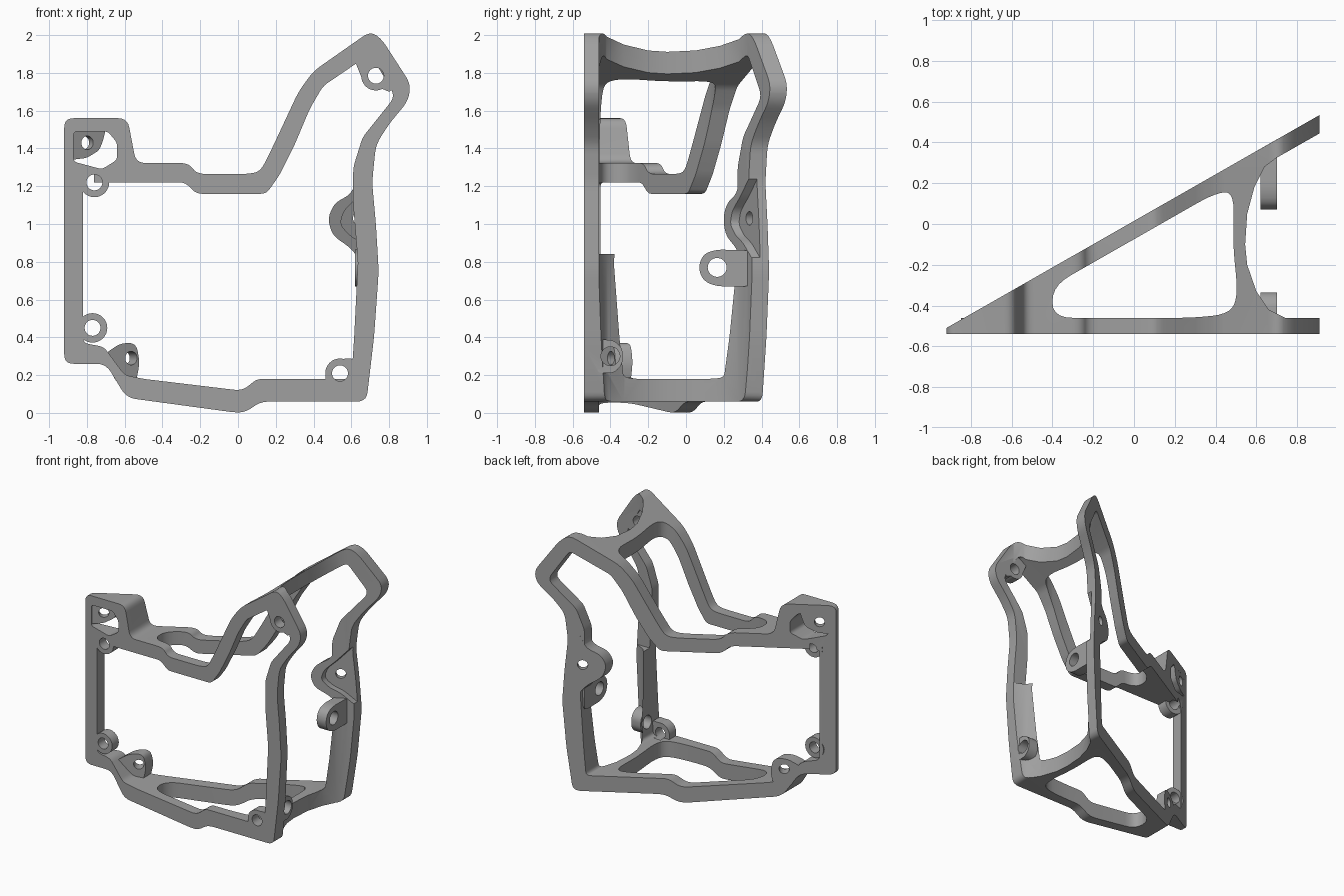
import bpy, bmesh, math
from mathutils import Vector, Matrix

cube = bpy.data.objects.get("Cube")
if cube:
    bpy.data.objects.remove(cube, do_unlink=True)

grey = bpy.data.materials.new("mid grey")
grey.use_nodes = True
grey.diffuse_color = (0.35, 0.35, 0.35, 1)
grey.node_tree.nodes["Principled BSDF"].inputs["Base Color"].default_value = (0.35, 0.35, 0.35, 1)

SLOPE = 0.571           # run of the slanted plate
BACK, FACE = 0.015, -0.075


def rounded(points, radius, steps=5):
    """Soften every corner of a closed outline."""
    pts = [Vector(p) for p in points]
    out = []
    for i, p in enumerate(pts):
        a, b = pts[i - 1] - p, pts[(i + 1) % len(pts)] - p
        if radius == 0:
            out.append(p)
            continue
        a = p + a.normalized() * min(radius, a.length * 0.48)
        b = p + b.normalized() * min(radius, b.length * 0.48)
        for k in range(steps + 1):
            t = k / steps
            out.append(a * (1 - t) ** 2 + p * 2 * t * (1 - t) + b * t * t)
    return out


def circle(u, v, r, n=32):
    return [(u + r * math.cos(k * math.tau / n), v + r * math.sin(k * math.tau / n)) for k in range(n)]


def prism(name, points, axis, lo, hi, radius=0.0, slope=0.0):
    """Extrude an outline along an axis; slope shears a y extrusion along x."""
    place = {"x": lambda u, v, w: (w, u, v),
             "y": lambda u, v, w: (u, w + slope * u, v),
             "z": lambda u, v, w: (u, v, w)}[axis]
    pts = rounded(points, radius)
    bm = bmesh.new()
    low = [bm.verts.new(place(u, v, lo)) for u, v in pts]
    high = [bm.verts.new(place(u, v, hi)) for u, v in pts]
    bm.faces.new(low)
    bm.faces.new(high)
    for i in range(len(pts)):
        bm.faces.new((low[i - 1], low[i], high[i], high[i - 1]))
    bmesh.ops.recalc_face_normals(bm, faces=bm.faces)
    return to_object(name, bm)


def to_object(name, bm):
    mesh = bpy.data.meshes.new(name)
    bm.to_mesh(mesh)
    bm.free()
    mesh.materials.append(grey)
    obj = bpy.data.objects.new(name, mesh)
    bpy.context.collection.objects.link(obj)
    return obj


def slanted_pin(x, z, r):
    """Cylinder square to the slanted plate."""
    bm = bmesh.new()
    bmesh.ops.create_cone(bm, cap_ends=True, segments=32, radius1=r, radius2=r, depth=0.24)
    bm.transform(Matrix.Translation((x, SLOPE * x - 0.03, z))
                 @ Matrix.Rotation(math.atan(SLOPE), 4, "Z") @ Matrix.Rotation(math.pi / 2, 4, "X"))
    return to_object("slanted_hole_cutter", bm)


def combine(base, other, operation):
    other.hide_render = True
    mod = base.modifiers.new("cut", "BOOLEAN")
    mod.operation, mod.solver, mod.object = operation, "EXACT", other
    bpy.context.view_layer.objects.active = base
    bpy.ops.object.modifier_apply(modifier=mod.name)
    bpy.data.objects.remove(other, do_unlink=True)


# Side outline shared by both plates
outer = [(-.92, .26), (-.70, .26), (-.59, .08), (0, 0), (.05, .01), (.12, .06), (.68, .06),
         (.72, .4), (.745, .75), (.73, 1), (.71, 1.22), (.73, 1.42), (.8, 1.53), (.9, 1.65),
         (.915, 1.74), (.76, 1.98), (.70, 2.02), (.4, 1.81), (.32, 1.7), (.18, 1.4), (.12, 1.28),
         (.06, 1.265), (-.22, 1.265), (-.26, 1.323), (-.54, 1.323), (-.585, 1.56), (-.92, 1.56)]
inner = [(-.82, .37), (-.71, .35), (-.6, .2), (-.5, .18), (0, .12), (.04, .13), (.1, .18),
         (.6, .18), (.615, .4), (.635, .8), (.61, 1.1), (.61, 1.3), (.66, 1.46), (.82, 1.66),
         (.82, 1.7), (.7, 1.9), (.45, 1.73), (.38, 1.61), (.3, 1.42), (.22, 1.26), (.15, 1.16),
         (-.22, 1.16), (-.28, 1.22), (-.82, 1.22)]
frame = prism("wedge_frame", outer, "y", -1, 1, 0.05)
combine(frame, prism("opening", inner, "y", -1.2, 1.2, 0.03), "DIFFERENCE")

# Wedge footprint: two plates joined by a curved bridge
plan = [(-.92, -.54), (.92, -.54), (.92, -.46), (.74, -.46), (.66, -.42), (.6, -.33), (.555, -.2),
        (.545, -.1), (.555, .05), (.59, .18), (.64, .28), (.7, .325), (.92, .45), (.92, .54), (-.92, -.51)]
gap = [(-.4, -.46), (-.4, -.303), (.394, .15), (.49, .16), (.485, -.1), (.51, -.35), (.47, -.44), (.3, -.46)]
combine(frame, prism("footprint", plan, "z", -.5, 2.5), "INTERSECT")
combine(frame, prism("lightening_gap", gap, "z", -.6, 2.6, 0.1), "DIFFERENCE")
between = [(.5, -.46), (1, -.46), (1, SLOPE + FACE), (.5, SLOPE * .5 + FACE)]
combine(frame, prism("column_gap", between, "z", .84, 1.55), "DIFFERENCE")

# Corner window with a thinner mounting tab inside
window = [(-.87, 1.33), (-.72, 1.29), (-.64, 1.34), (-.64, 1.43), (-.69, 1.49), (-.87, 1.49)]
tab = [(-.88, 1.34), (-.8, 1.35), (-.735, 1.39), (-.715, 1.44), (-.7, 1.5), (-.88, 1.5)]
combine(frame, prism("window", window, "y", -1, 1, 0.02), "DIFFERENCE")
combine(frame, prism("corner_tab", tab, "y", -.035, BACK, 0.02, SLOPE), "UNION")

# Round lugs on the front plate
front_holes = [(-.76, 1.22), (-.77, .45), (.54, .21), (.73, 1.785)]
for x, z in front_holes:
    combine(frame, prism("front_lug", circle(x, z, .078), "y", -.54, -.46), "UNION")
web = [(.62, 1.86), (.66, 1.76), (.8, 1.7), (.83, 1.72), (.72, 1.91)]
combine(frame, prism("upper_web", web, "y", -.54, -.46), "UNION")
foot = [(.46, .17), (.48, .26), (.54, .285), (.61, .29), (.62, .17)]
combine(frame, prism("lower_web", foot, "y", -.54, -.46, 0.02), "UNION")

# Lugs lying in the slanted plate
low_lug = [(-.71, .31), (-.62, .37), (-.54, .37), (-.52, .27), (-.54, .16), (-.64, .15)]
side_lug = [(.64, 1.27), (.6, 1.16), (.51, 1.11), (.475, 1.03), (.5, .94), (.6, .87), (.65, .8), (.7, .8), (.7, 1.25)]
pocket = [(.85, 1.28), (.74, 1.27), (.63, 1.14), (.56, 1.07), (.54, 1), (.59, .94), (.66, .9), (.75, .81), (.85, .8)]
combine(frame, prism("low_lug", low_lug, "y", FACE, BACK, 0.04, SLOPE), "UNION")
combine(frame, prism("side_lug", side_lug, "y", FACE, BACK, 0.04, SLOPE), "UNION")
combine(frame, prism("side_pocket", pocket, "y", -.3, -.03, 0.03, SLOPE), "DIFFERENCE")

# Cross-facing lugs on the two columns
rear = [(.35, .67), (.35, .86), (.16, .865), (.09, .84), (.065, .77), (.09, .70), (.16, .67)]
near = [(-.47, .21), (-.38, .21), (-.335, .26), (-.335, .34), (-.38, .385), (-.47, .39)]
combine(frame, prism("rear_cross_lug", rear, "x", .62, .7, 0.04), "UNION")
combine(frame, prism("near_cross_lug", near, "x", .62, .7, 0.03), "UNION")

# Screw holes
for x, z in front_holes:
    combine(frame, prism("front_hole", circle(x, z, .042), "y", -.7, -.42), "DIFFERENCE")
for x, z in [(-.8, 1.43), (-.585, .29), (.64, 1.03)]:
    combine(frame, slanted_pin(x, z, .036), "DIFFERENCE")
for y, z in [(.165, .77), (-.4, .3)]:
    combine(frame, prism("cross_hole", circle(y, z, .05), "x", .58, .8), "DIFFERENCE")

# Smooth curved walls, keep crisp edges
bpy.ops.object.select_all(action="DESELECT")
frame.select_set(True)
bpy.context.view_layer.objects.active = frame
bpy.ops.object.shade_smooth_by_angle(angle=math.radians(30))
